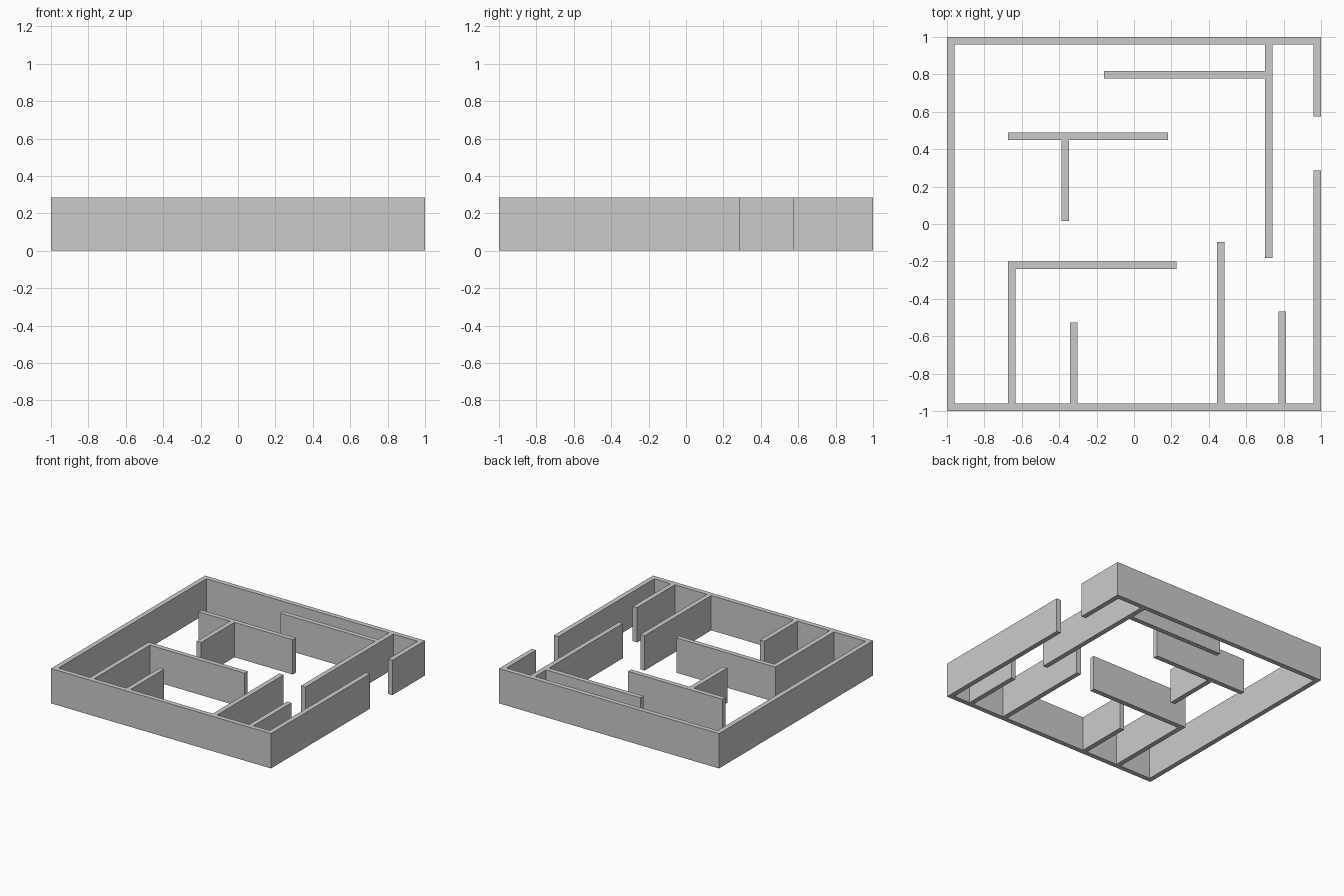
import bpy, bmesh, math

if "Cube" in bpy.data.objects:
    bpy.data.objects.remove(bpy.data.objects["Cube"])

HEIGHT = 0.286
T = 0.04  # wall thickness


def wall_x(x0, x1, y):
    """Wall running along x, y is its lower edge."""
    return (x0, x1, y, y + T)


def wall_y(x, y0, y1):
    """Wall running along y, x is its left edge."""
    return (x, x + T, y0, y1)


def build_walls(name, walls):
    """Merge the wall footprints into one clean solid with no inner faces."""
    xs = sorted({round(v, 4) for w in walls for v in w[:2]})
    ys = sorted({round(v, 4) for w in walls for v in w[2:]})
    bm = bmesh.new()
    for i in range(len(xs) - 1):
        for j in range(len(ys) - 1):
            cx, cy = (xs[i] + xs[i + 1]) / 2, (ys[j] + ys[j + 1]) / 2
            if any(a < cx < b and c < cy < d for a, b, c, d in walls):
                bm.faces.new([bm.verts.new((xs[i + p], ys[j + q], 0))
                              for p, q in ((0, 0), (1, 0), (1, 1), (0, 1))])
    bmesh.ops.remove_doubles(bm, verts=bm.verts[:], dist=0.0005)
    # raise the footprint to full height
    ext = bmesh.ops.extrude_face_region(bm, geom=bm.faces[:], use_keep_orig=True)
    top = [v for v in ext["geom"] if isinstance(v, bmesh.types.BMVert)]
    bmesh.ops.translate(bm, verts=top, vec=(0, 0, HEIGHT))
    bmesh.ops.recalc_face_normals(bm, faces=bm.faces[:])
    bmesh.ops.dissolve_limit(bm, angle_limit=math.radians(1),
                             verts=bm.verts[:], edges=bm.edges[:])
    bmesh.ops.recalc_face_normals(bm, faces=bm.faces[:])
    mesh = bpy.data.meshes.new(name)
    bm.to_mesh(mesh)
    bm.free()
    obj = bpy.data.objects.new(name, mesh)
    bpy.context.collection.objects.link(obj)


# Outer walls with doorway on the right, plus the partitions joined to them
build_walls("outer_walls_and_partitions", [
    wall_x(-1, 1, -1),
    wall_x(-1, 1, 1 - T),
    wall_y(-1, -1, 1),
    wall_y(1 - T, -1, 0.286),
    wall_y(1 - T, 0.576, 1),
    # back right partition and its branch
    wall_y(0.70, -0.182, 1),
    wall_x(-0.16, 0.72, 0.778),
    # front left corner room
    wall_y(-0.673, -1, -0.20),
    wall_x(-0.673, 0.228, -0.24),
    # front stub partitions
    wall_y(-0.343, -1, -0.527),
    wall_y(0.443, -1, -0.096),
    wall_y(0.773, -1, -0.469),
])

# Free-standing tee partition
build_walls("tee_partition", [
    wall_x(-0.673, 0.183, 0.449),
    wall_y(-0.387, 0.017, 0.46),
])
